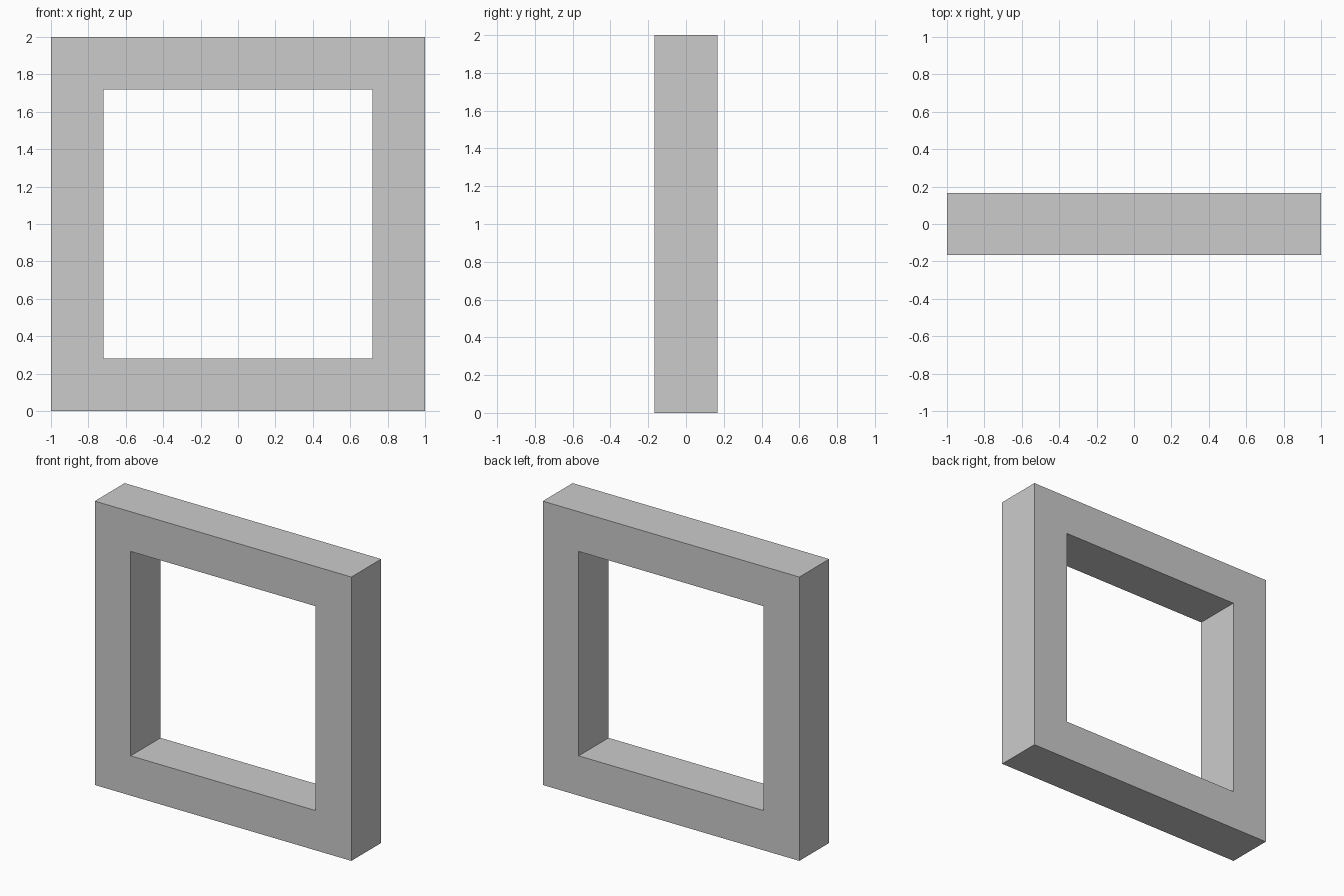
import bpy, bmesh

if "Cube" in bpy.data.objects:
    bpy.data.objects.remove(bpy.data.objects["Cube"])

OUTER, INNER, HALF_DEPTH, MID_Z = 1.0, 0.72, 0.166, 1.0
CORNERS = [(-1, -1), (1, -1), (1, 1), (-1, 1)]

bm = bmesh.new()


def square_loop(half, y):
    return [bm.verts.new((sx * half, y, MID_Z + sz * half)) for sx, sz in CORNERS]


# Four square loops: outer front, outer back, inner back, inner front
loops = [square_loop(OUTER, -HALF_DEPTH), square_loop(OUTER, HALF_DEPTH),
         square_loop(INNER, HALF_DEPTH), square_loop(INNER, -HALF_DEPTH)]

# Bridge each loop to the next to close the frame
for a, b in zip(loops, loops[1:] + loops[:1]):
    for i in range(4):
        j = (i + 1) % 4
        bm.faces.new((a[i], a[j], b[j], b[i]))
bmesh.ops.recalc_face_normals(bm, faces=bm.faces)

# Square frame object
mesh = bpy.data.meshes.new("square_frame")
bm.to_mesh(mesh)
bm.free()
bpy.context.collection.objects.link(bpy.data.objects.new("square_frame", mesh))
